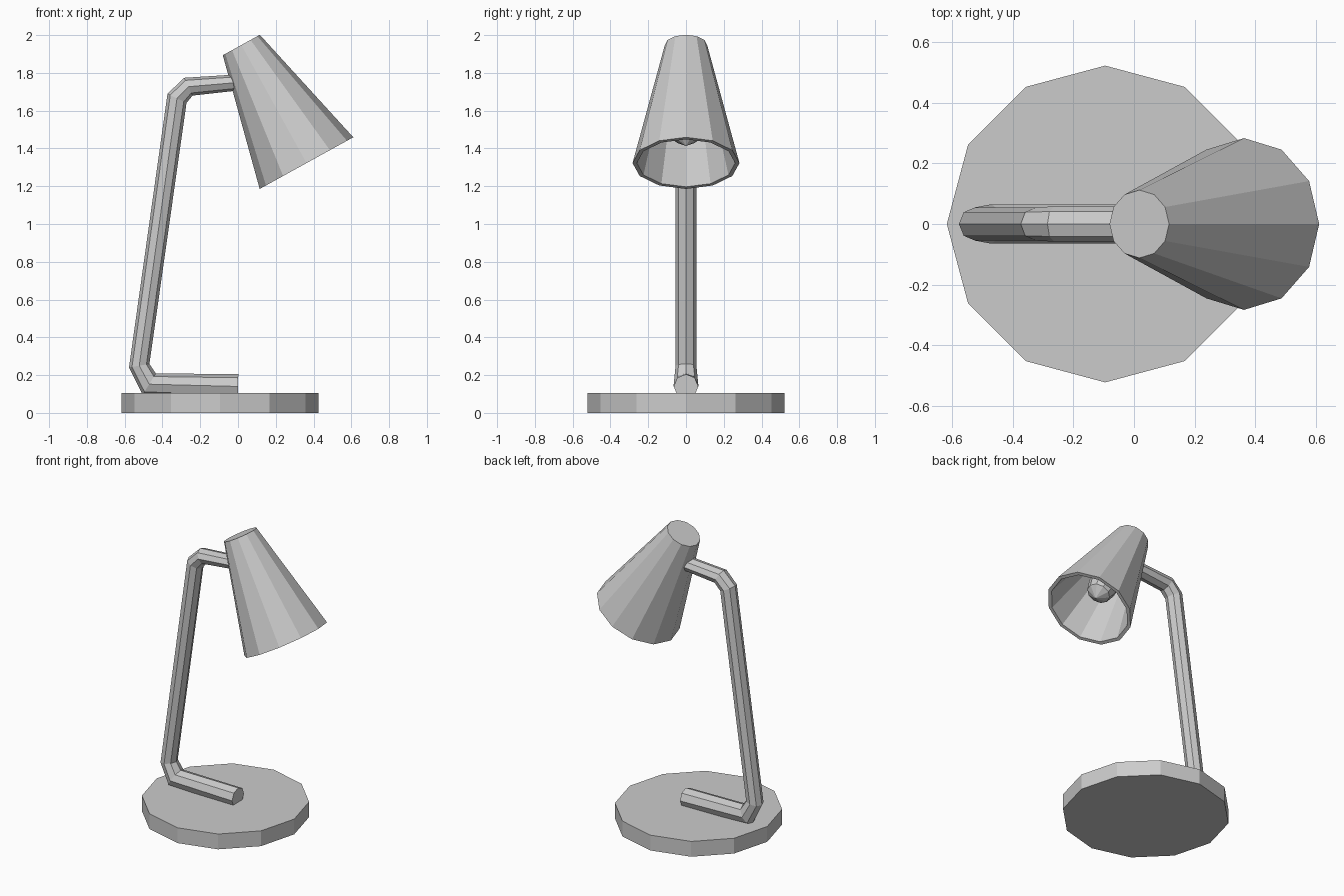
import bpy, bmesh, math
from mathutils import Vector, Matrix

if "Cube" in bpy.data.objects:
    bpy.data.objects.remove(bpy.data.objects["Cube"])


def finish(bm, name, matrix=Matrix()):
    bmesh.ops.recalc_face_normals(bm, faces=bm.faces)
    mesh = bpy.data.meshes.new(name)
    bm.to_mesh(mesh)
    bm.free()
    obj = bpy.data.objects.new(name, mesh)
    obj.matrix_world = matrix
    bpy.context.collection.objects.link(obj)
    return obj


def bridge(bm, rings):
    # join consecutive rings; single-vertex rings become fans
    for a, b in zip(rings, rings[1:]):
        n = max(len(a), len(b))
        for i in range(n):
            j = (i + 1) % n
            if len(a) == 1:
                bm.faces.new((a[0], b[i], b[j]))
            elif len(b) == 1:
                bm.faces.new((a[i], b[0], a[j]))
            else:
                bm.faces.new((a[i], b[i], b[j], a[j]))


def lathe(name, profile, sides, matrix=Matrix(), caps=False):
    bm = bmesh.new()
    rings = []
    for r, z in profile:
        n = sides if r > 0 else 1
        rings.append([bm.verts.new((r * math.cos(2 * math.pi * i / n),
                                    r * math.sin(2 * math.pi * i / n), z)) for i in range(n)])
    bridge(bm, rings)
    if caps:
        bm.faces.new(rings[0])
        bm.faces.new(rings[-1])
    return finish(bm, name, matrix)


def tube(name, path, sides):
    # path entries: x, z, in-plane radius, sideways radius
    bm = bmesh.new()
    pts = [Vector((x, 0, z)) for x, z, _, _ in path]
    rings = []
    for k, (_, _, rn, ry) in enumerate(path):
        before = (pts[k] - pts[k - 1]).normalized() if k else Vector()
        after = (pts[k + 1] - pts[k]).normalized() if k < len(pts) - 1 else Vector()
        t = (before + after).normalized()
        normal = Vector((t.z, 0, -t.x))
        ring = []
        for i in range(sides):
            a = 2 * math.pi * i / sides
            ring.append(bm.verts.new(pts[k] + normal * rn * math.cos(a)
                                     + Vector((0, ry * math.sin(a), 0))))
        rings.append(ring)
    bridge(bm, rings)
    bm.faces.new(rings[0])
    bm.faces.new(rings[-1])
    return finish(bm, name)


# Round base
lathe("base", [(0.522, 0), (0.522, 0.105)], 12, Matrix.Translation((-0.095, 0, 0)), caps=True)

# Bent arm
tube("arm", [
    (0.0, 0.14, 0.065, 0.065),
    (-0.47, 0.152, 0.067, 0.065),
    (-0.523, 0.25, 0.055, 0.055),
    (-0.323, 1.665, 0.056, 0.055),
    (-0.263, 1.727, 0.052, 0.058),
    (0.03, 1.752, 0.042, 0.058),
], 8)

# Tilted shade with wall thickness, and bulb on the same axis
tilt = Matrix.Translation((0.0175, 0, 1.9475)) @ Matrix.Rotation(math.radians(-28.9), 4, 'Y')
lathe("shade", [(0, 0), (0.112, 0), (0.283, -0.714), (0.26, -0.714),
                (0.092, -0.025), (0, -0.025)], 12, tilt)
lathe("bulb", [(0, -0.02), (0.045, -0.02), (0.045, -0.28), (0.085, -0.4),
               (0.095, -0.48), (0.075, -0.56), (0, -0.61)], 10, tilt)
